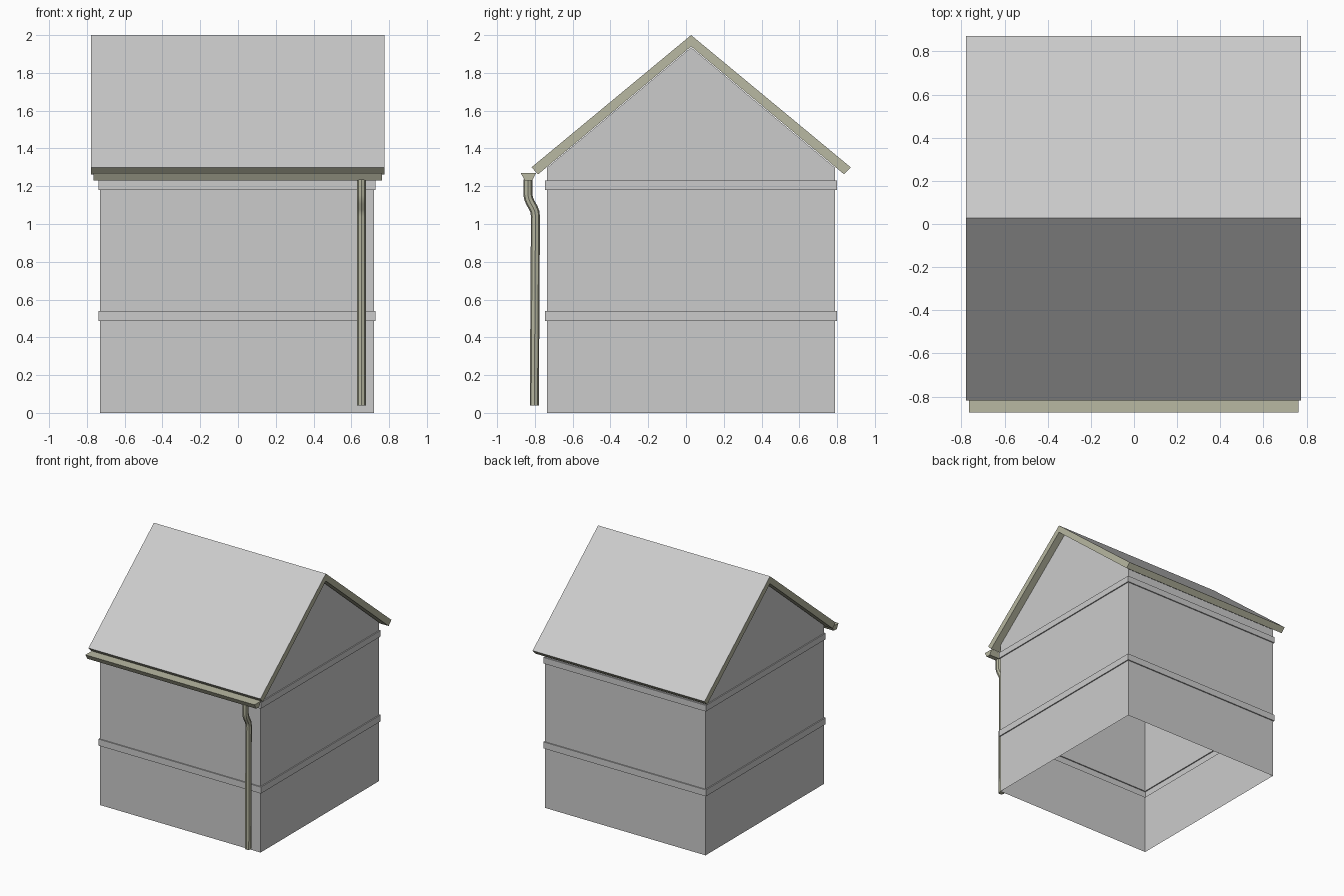
import bpy
import bmesh
from mathutils import Vector

cube = bpy.data.objects.get("Cube")
if cube:
    bpy.data.objects.remove(cube)


def material(name, rgb):
    m = bpy.data.materials.new(name)
    m.use_nodes = True
    m.diffuse_color = (*rgb, 1)
    m.node_tree.nodes["Principled BSDF"].inputs["Base Color"].default_value = (*rgb, 1)
    return m


grey = material("plain grey", (0.6, 0.6, 0.6))
beige = material("weathered beige", (0.48, 0.48, 0.36))


def finish(name, bm, mats):
    bmesh.ops.recalc_face_normals(bm, faces=bm.faces)
    mesh = bpy.data.meshes.new(name)
    bm.to_mesh(mesh)
    bm.free()
    for m in mats:
        mesh.materials.append(m)
    obj = bpy.data.objects.new(name, mesh)
    bpy.context.collection.objects.link(obj)
    return obj


def extrude_x(name, profile, x0, x1, mats, rule=None):
    """Extrude a closed (y, z) profile along x."""
    bm = bmesh.new()
    face = bm.faces.new([bm.verts.new((x0, y, z)) for y, z in profile])
    geom = bmesh.ops.extrude_face_region(bm, geom=[face])["geom"]
    moved = [g for g in geom if isinstance(g, bmesh.types.BMVert)]
    bmesh.ops.translate(bm, verts=moved, vec=(x1 - x0, 0, 0))
    bmesh.ops.recalc_face_normals(bm, faces=bm.faces)
    if rule:
        for f in bm.faces:
            f.material_index = rule(f)
    return finish(name, bm, mats)


# House shell: open below, with two raised bands folded into the walls
LEFT, RIGHT, FRONT, BACK, MID = 0.72, -0.73, -0.737, 0.79, 0.027
BAND = 0.009
steps = [(0, 0)]
for low, high in ((0.487, 0.54), (1.18, 1.23)):
    steps += [(low, 0), (low, BAND), (high, BAND), (high, 0)]
steps.append((1.297, 0))

bm = bmesh.new()
rings = []
for z, o in steps:
    corners = ((RIGHT - o, FRONT - o), (LEFT + o, FRONT - o),
               (LEFT + o, BACK + o), (RIGHT - o, BACK + o))
    rings.append([bm.verts.new((x, y, z)) for x, y in corners])
for a, b in zip(rings, rings[1:]):
    for i in range(4):
        j = (i + 1) % 4
        bm.faces.new((a[i], a[j], b[j], b[i]))
# Gables and sloping top
top = rings[-1]
ridge_r, ridge_l = [bm.verts.new((x, MID, 1.935)) for x in (RIGHT, LEFT)]
bm.faces.new((top[1], top[2], ridge_l))
bm.faces.new((top[3], top[0], ridge_r))
bm.faces.new((top[0], top[1], ridge_l, ridge_r))
bm.faces.new((top[2], top[3], ridge_r, ridge_l))
finish("house_walls", bm, [grey])

# Pitched roof: grey slopes, beige edges and underside
half = [(0.845, 1.30), (0.81, 1.263)]
roof = [(MID, 2.0)] + [(MID + y, z) for y, z in half] + [(MID, 1.94)]
roof += [(MID - y, z) for y, z in reversed(half)]
extrude_x("roof", roof, -0.778, 0.775, [grey, beige],
          lambda f: 0 if f.normal.z > 0.5 else 1)

# Front gutter
gutter = [(-0.875, 1.27), (-0.853, 1.23), (-0.815, 1.23), (-0.793, 1.27)]
extrude_x("front_gutter", gutter, -0.765, 0.762, [beige])

# Downpipe with an offset bend
curve = bpy.data.curves.new("downpipe", "CURVE")
curve.dimensions = "3D"
curve.bevel_depth = 0.024
curve.bevel_resolution = 2
curve.use_fill_caps = True
path = [(-0.837, 1.235), (-0.837, 1.155), (-0.833, 1.135), (-0.825, 1.115),
        (-0.808, 1.085), (-0.80, 1.065), (-0.797, 1.04), (-0.803, 0.04)]
spline = curve.splines.new("POLY")
spline.points.add(len(path) - 1)
for p, (y, z) in zip(spline.points, path):
    p.co = Vector((0.654, y, z, 1))
curve.materials.append(beige)
pipe = bpy.data.objects.new("downpipe", curve)
bpy.context.collection.objects.link(pipe)
bpy.ops.object.select_all(action="DESELECT")
pipe.select_set(True)
bpy.context.view_layer.objects.active = pipe
bpy.ops.object.convert(target="MESH")
bpy.ops.object.shade_smooth_by_angle()
